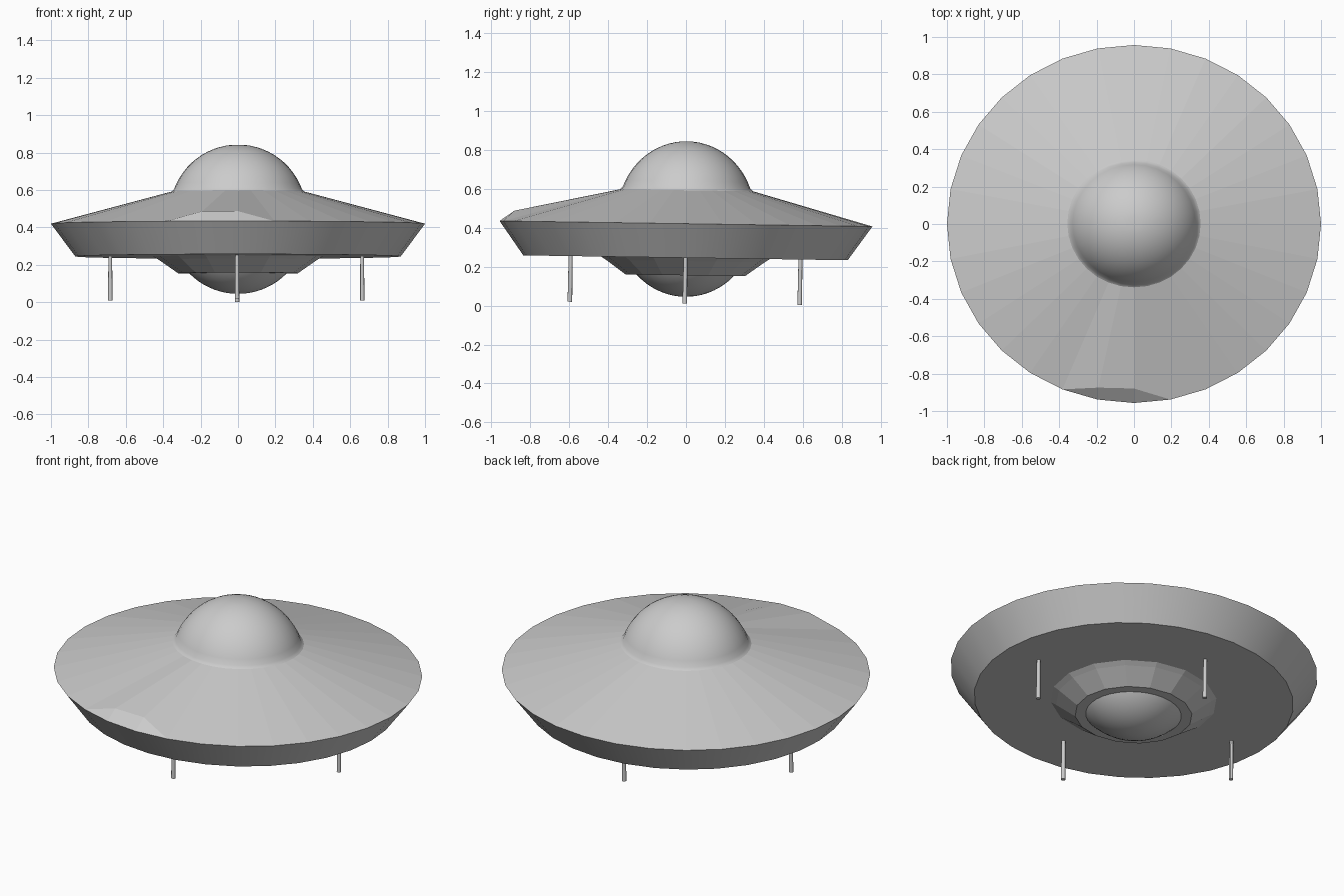
import bpy
import bmesh
import math
from mathutils import Matrix, Vector

cube = bpy.data.objects.get("Cube")
if cube:
    bpy.data.objects.remove(cube, do_unlink=True)

# One grey paint for the whole craft
grey = bpy.data.materials.new("light grey metal")
grey.use_nodes = True
colour = (0.6, 0.6, 0.6, 1.0)
grey.diffuse_color = colour
grey.node_tree.nodes["Principled BSDF"].inputs["Base Color"].default_value = colour

# The saucer is slightly oval and leans back a little around its rim height
PIVOT = Vector((0, 0, 0.42))
LEAN = (Matrix.Translation(PIVOT) @ Matrix.Rotation(-0.015, 4, 'X')
        @ Matrix.Translation(-PIVOT))
OVAL = Matrix.Diagonal((1, 0.957, 1, 1))


def finish(bm, name, smooth=True, oval=True):
    """Turn a bmesh into a named, painted, leaning object."""
    bmesh.ops.remove_doubles(bm, verts=bm.verts, dist=0.0005)
    bmesh.ops.recalc_face_normals(bm, faces=bm.faces)
    bm.transform(LEAN @ OVAL if oval else LEAN)
    mesh = bpy.data.meshes.new(name)
    bm.to_mesh(mesh)
    bm.free()
    mesh.materials.append(grey)
    obj = bpy.data.objects.new(name, mesh)
    bpy.context.collection.objects.link(obj)
    if smooth:
        bpy.ops.object.select_all(action='DESELECT')
        obj.select_set(True)
        bpy.context.view_layer.objects.active = obj
        bpy.ops.object.shade_smooth_by_angle(angle=math.radians(30))
    return obj


def lathe(profile, sides):
    """Revolve (radius, height) points; ring vertex 0 points to the front."""
    bm = bmesh.new()
    rings = []
    for r, z in profile:
        ring = []
        for i in range(sides):
            a = 2 * math.pi * i / sides - math.pi / 2
            ring.append(bm.verts.new((r * math.cos(a), r * math.sin(a), z)))
        rings.append(ring)
    for low, high in zip(rings, rings[1:]):
        for i in range(sides):
            j = (i + 1) % sides
            bm.faces.new((low[i], low[j], high[j], high[i]))
    return bm, rings


def arc(radius, centre, start, end, steps):
    """Profile points on a sphere between two elevations in degrees."""
    pts = []
    for k in range(steps + 1):
        a = math.radians(start + (end - start) * k / steps)
        pts.append((radius * math.cos(a), centre + radius * math.sin(a)))
    return pts


# Lower hull: flat belly and flared rim wall
bm, rings = lathe([(0.87, 0.245), (1.0, 0.42)], 32)
bm.faces.new(rings[0])
finish(bm, "lower_hull")

# Upper shell: shallow faceted cone with a raised lip at the front
bm, rings = lathe([(1.0, 0.42), (1.0, 0.42), (0.355, 0.592)], 32)
rings[1][0].co = (0.0, -0.92, 0.474)
rings[1][-1].co = (-0.19, -0.915, 0.474)
finish(bm, "upper_shell", smooth=False)

# Cockpit dome with a small flare where it meets the shell
profile = [(0.375, 0.578), (0.352, 0.595)] + arc(0.365, 0.478, 20.5, 85, 12)
bm, rings = lathe(profile, 32)
bm.faces.new(rings[-1])
finish(bm, "cockpit_dome")

# Belly dish: tapering faceted collar with a flat ring underneath
bm, rings = lathe([(0.455, 0.246), (0.425, 0.228), (0.32, 0.155), (0.24, 0.155)], 16)
finish(bm, "belly_dish", smooth=False)

# Belly dome
bm, rings = lathe(arc(0.365, 0.41, -40, -85, 9), 32)
bm.faces.new(rings[-1])
finish(bm, "belly_dome")

# Four thin landing legs
legs = {"front_leg": (-0.005, -0.59), "back_leg": (-0.005, 0.59),
        "right_leg": (-0.683, 0.0), "left_leg": (0.664, 0.0)}
for name, (x, y) in legs.items():
    bm = bmesh.new()
    bmesh.ops.create_cone(bm, cap_ends=True, segments=12, radius1=0.012,
                          radius2=0.010, depth=0.24,
                          matrix=Matrix.Translation((x, y, 0.1305)))
    finish(bm, name, oval=False)
